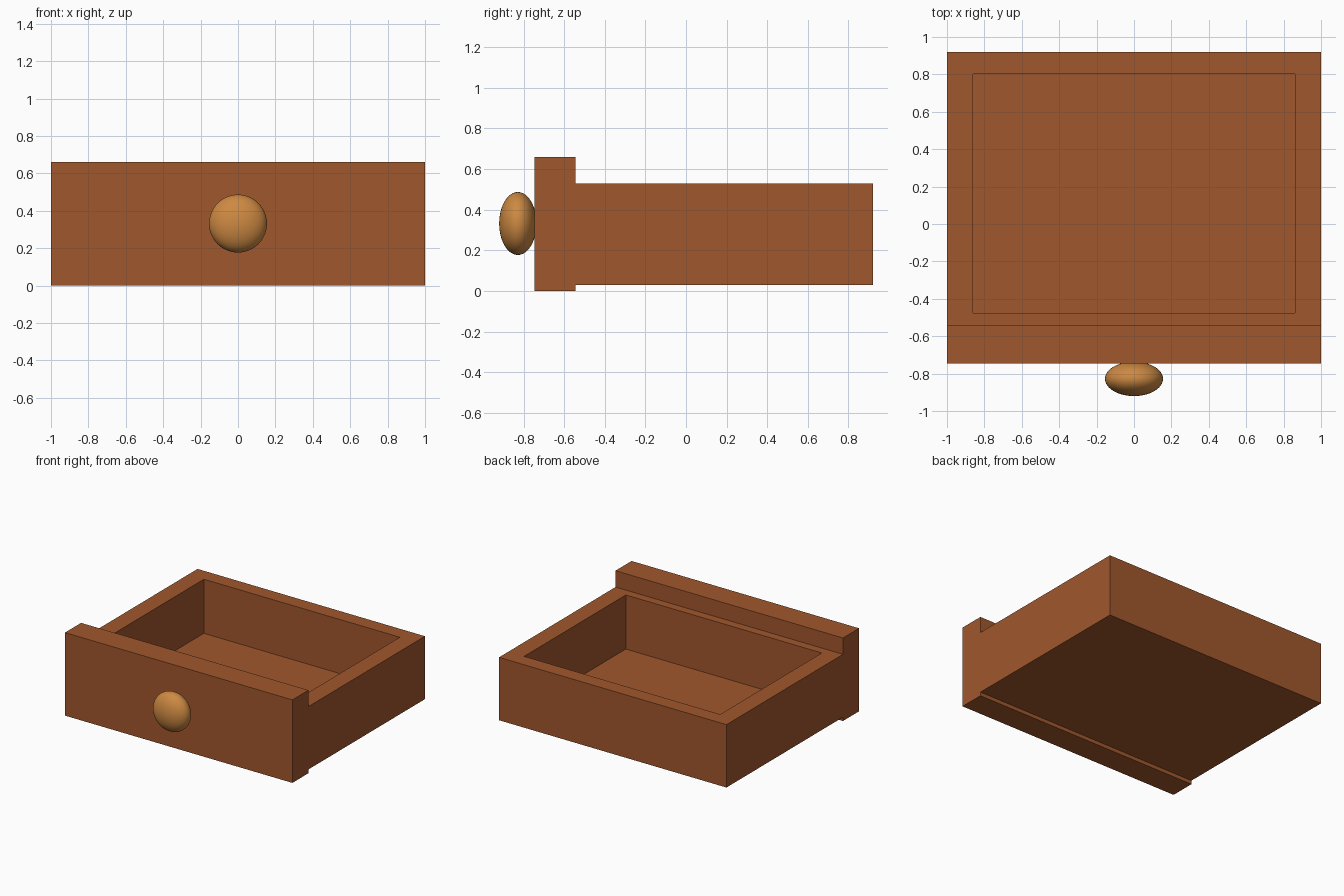
import bpy, bmesh
from mathutils import Matrix, Vector

if "Cube" in bpy.data.objects:
    bpy.data.objects.remove(bpy.data.objects["Cube"])


def material(name, rgb):
    m = bpy.data.materials.new(name)
    m.diffuse_color = (*rgb, 1.0)
    m.use_nodes = True
    m.node_tree.nodes["Principled BSDF"].inputs["Base Color"].default_value = m.diffuse_color
    return m


wood = material("brown wood", (0.352, 0.095, 0.026))
brass = material("light brass", (0.61, 0.25, 0.054))


def add_object(name, bm, mat):
    bmesh.ops.recalc_face_normals(bm, faces=bm.faces)
    mesh = bpy.data.meshes.new(name)
    bm.to_mesh(mesh)
    bm.free()
    mesh.materials.append(mat)
    ob = bpy.data.objects.new(name, mesh)
    bpy.context.collection.objects.link(ob)
    return ob


def box(lo, hi):
    lo, hi = Vector(lo), Vector(hi)
    bm = bmesh.new()
    bmesh.ops.create_cube(bm, size=1.0, matrix=Matrix.Translation((lo + hi) / 2)
                          @ Matrix.Diagonal((*(hi - lo), 1.0)))
    return bm


# Front panel, taller than the tray
add_object("front_panel", box((-1, -0.745, 0), (1, -0.543, 0.66)), wood)

# Open tray: inset the top face to the wall thickness, then sink it to the floor
bm = box((-1, -0.543, 0.03), (1, 0.92, 0.53))
top = max(bm.faces, key=lambda f: f.calc_center_median().z)
bmesh.ops.inset_region(bm, faces=[top], thickness=0.05)
for v in top.verts:
    v.co.x = 0.862 if v.co.x > 0 else -0.862
    v.co.y = 0.802 if v.co.y > 0.19 else -0.475
sunk = bmesh.ops.extrude_discrete_faces(bm, faces=[top])["faces"][0]
for v in sunk.verts:
    v.co.z = 0.10
add_object("drawer_tray", bm, wood)

# Flattened round knob, poles along the pull direction
bm = bmesh.new()
bmesh.ops.create_uvsphere(bm, u_segments=48, v_segments=24, radius=1.0)
bm.transform(Matrix.Translation((0, -0.828, 0.332))
             @ Matrix.Diagonal((0.155, 0.092, 0.155, 1.0))
             @ Matrix.Rotation(1.5707963, 4, 'X'))
for f in bm.faces:
    f.smooth = True
add_object("knob", bm, brass)
